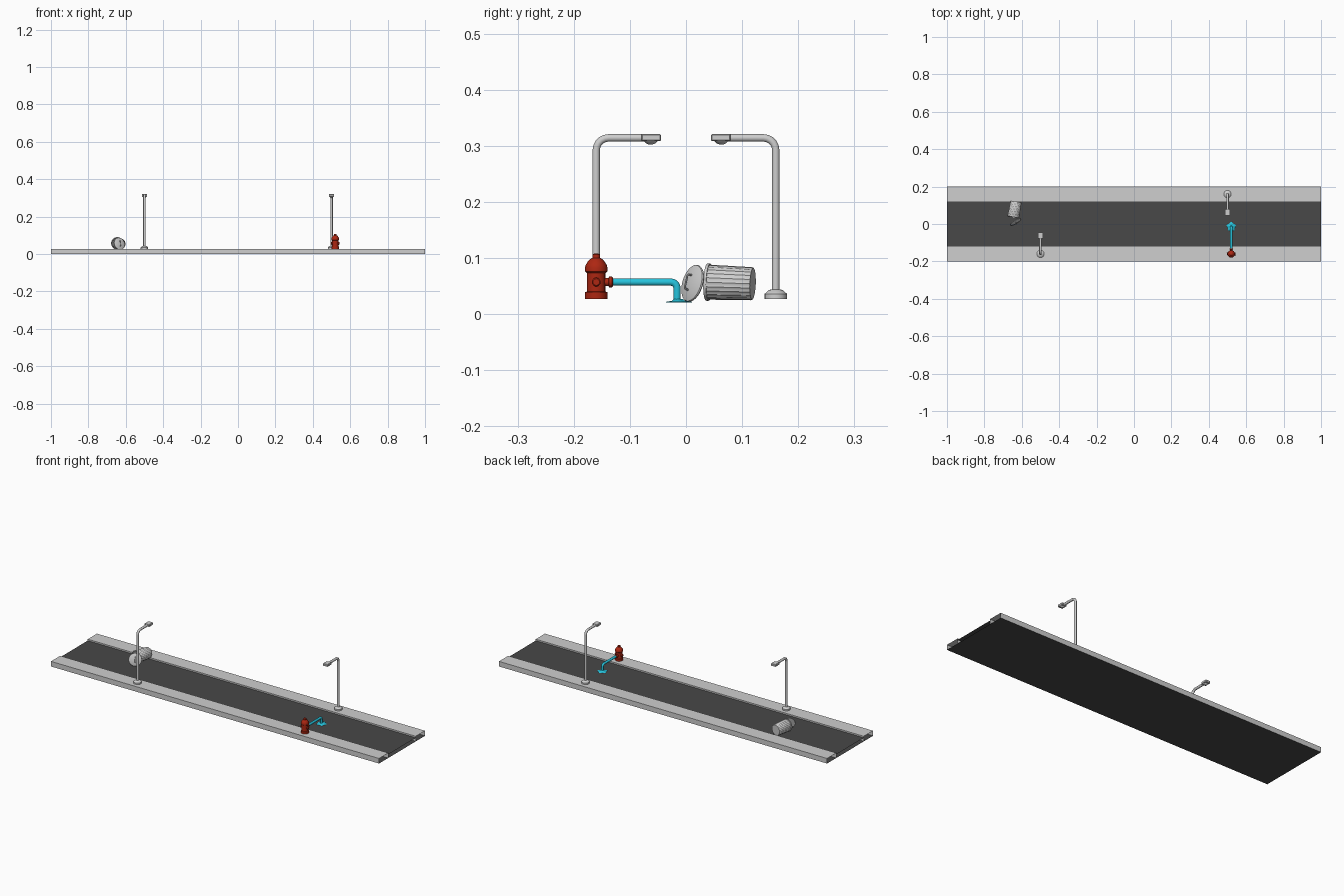
import bpy, bmesh, math
from mathutils import Vector, Matrix

if "Cube" in bpy.data.objects:
    bpy.data.objects.remove(bpy.data.objects["Cube"])

CURB, ROAD = 0.028, 0.02


def material(name, rgb):
    m = bpy.data.materials.new(name)
    m.diffuse_color = (*rgb, 1)
    m.use_nodes = True
    m.node_tree.nodes["Principled BSDF"].inputs["Base Color"].default_value = m.diffuse_color
    return m


GREY = material("light grey", (0.62, 0.62, 0.62))
ASPHALT = material("asphalt", (0.065, 0.065, 0.065))
RED = material("hydrant red", (0.42, 0.02, 0.006))
CYAN = material("water cyan", (0.02, 0.55, 0.72))


def finish(bm, name, mat, matrix=Matrix(), smooth=True, fix=True):
    if fix:
        bmesh.ops.recalc_face_normals(bm, faces=bm.faces[:])
    bm.transform(matrix)
    me = bpy.data.meshes.new(name)
    bm.to_mesh(me)
    bm.free()
    me.materials.append(mat)
    ob = bpy.data.objects.new(name, me)
    bpy.context.collection.objects.link(ob)
    if smooth:
        bpy.ops.object.select_all(action='DESELECT')
        ob.select_set(True)
        bpy.context.view_layer.objects.active = ob
        bpy.ops.object.shade_smooth_by_angle(angle=math.radians(35))
    return ob


def skin(bm, rings):
    """Bridge successive rings of points and cap both ends."""
    vs = [[bm.verts.new(p) for p in ring] for ring in rings]
    n = len(vs[0])
    for a, b in zip(vs, vs[1:]):
        for i in range(n):
            j = (i + 1) % n
            bm.faces.new((a[i], a[j], b[j], b[i]))
    bm.faces.new(vs[0][::-1])
    bm.faces.new(vs[-1])


def lathe(name, mat, profile, matrix, sides=20, rib=0, ripple=None):
    """Revolve (radius, z) points; rib / ripple vary the radius round the ring."""
    bm = bmesh.new()
    rings = []
    for r, z in profile:
        ring = []
        for i in range(sides):
            a = math.tau * i / sides
            k = r - (rib if i % 2 else 0)
            if ripple:
                k *= 1 + ripple * math.sin(5 * a)
            ring.append((k * math.cos(a), k * math.sin(a), z))
        rings.append(ring)
    skin(bm, rings)
    return finish(bm, name, mat, matrix)


def tube(name, mat, path, radius, matrix, sides=14):
    """Sweep a circle along (y, z) points."""
    bm = bmesh.new()
    pts = [Vector((0, y, z)) for y, z in path]
    X = Vector((1, 0, 0))
    rings = []
    for i, p in enumerate(pts):
        t0 = (p - pts[max(i - 1, 0)]).normalized()
        t1 = (pts[min(i + 1, len(pts) - 1)] - p).normalized()
        nrm = (t0 + t1).normalized().cross(X)
        rings.append([p + radius * (math.cos(a) * X + math.sin(a) * nrm)
                      for a in (math.tau * k / sides for k in range(sides))])
    skin(bm, rings)
    return finish(bm, name, mat, matrix)


def arc(cy, cz, r, a0, a1, steps=5):
    return [(cy + r * math.cos(math.radians(a0 + (a1 - a0) * i / steps)),
             cz + r * math.sin(math.radians(a0 + (a1 - a0) * i / steps)))
            for i in range(steps + 1)]


def strip(name, mat, sections):
    """Open-ended sheets running the full length of the street."""
    bm = bmesh.new()
    for prof in sections:
        for (y0, z0), (y1, z1) in zip(prof, prof[1:]):
            bm.faces.new([bm.verts.new(p) for p in
                          ((-1, y0, z0), (1, y0, z0), (1, y1, z1), (-1, y1, z1))])
    return finish(bm, name, mat, smooth=False, fix=False)


def aim(origin, direction):
    q = Vector(direction).to_track_quat('Z', 'Y')
    return Matrix.Translation(origin) @ q.to_matrix().to_4x4()


# Street: asphalt shell and raised pavements
strip("road", ASPHALT, [[(-0.12, ROAD), (0.12, ROAD)], [(0.2, 0), (-0.2, 0)]])
strip("pavement_front", GREY, [[(-0.2, 0), (-0.2, CURB), (-0.12, CURB), (-0.12, 0)]])
strip("pavement_back", GREY, [[(0.12, 0), (0.12, CURB), (0.2, CURB), (0.2, 0)]])

# Two street lamps facing each other
for side, x, y, turn in (("front", -0.5, -0.16, 0), ("back", 0.5, 0.16, math.pi)):
    M = Matrix.Translation((x, y, 0)) @ Matrix.Rotation(turn, 4, 'Z')
    lathe(f"lamp_base_{side}", GREY,
          [(0.02, 0.027), (0.02, 0.036), (0.012, 0.043), (0.006, 0.044)], M)
    tube(f"lamp_pole_{side}", GREY,
         [(0, 0.04)] + arc(0.022, 0.292, 0.022, 180, 90) + [(0.085, 0.314)], 0.0067, M)
    bm = bmesh.new()
    bmesh.ops.create_cube(bm, size=1, matrix=Matrix.Translation((0, 0.098, 0.3145))
                          @ Matrix.Diagonal((0.029, 0.035, 0.013, 1)))
    bmesh.ops.bevel(bm, geom=bm.edges[:], offset=0.002, segments=1, affect='EDGES')
    finish(bm, f"lamp_head_{side}", GREY, M)
    lathe(f"lamp_bulb_{side}", GREY,
          [(0.003, 0.302), (0.008, 0.304), (0.0125, 0.3085), (0.0125, 0.311)],
          M @ Matrix.Translation((0, 0.097, 0)))

# Hydrant
H = Matrix.Translation((0.52, -0.16, 0))
lathe("hydrant_body", RED,
      [(0.02, 0.027), (0.02, 0.039), (0.0165, 0.04), (0.0165, 0.073), (0.02, 0.076),
       (0.02, 0.083), (0.0185, 0.088), (0.014, 0.095), (0.008, 0.1),
       (0.007, 0.1), (0.007, 0.106), (0.003, 0.108)], H, 16)
for name, d in (("right", (1, 0, 0)), ("left", (-1, 0, 0)), ("back", (0, 1, 0))):
    back = name == "back"
    r, e = (0.0095, 0.030) if back else (0.008, 0.0225)
    lathe(f"hydrant_nozzle_{name}", RED,
          [(r * 0.75, 0.012), (r * 0.75, e - 0.008), (r, e - 0.007), (r, e - 0.002),
           (r * 0.75, e), (0.003, e)], H @ aim((0, 0, 0.057), d), 12)

# Water jet and splash
tube("water_jet", CYAN,
     [(0.027, 0.057)] + arc(0.133, 0.046, 0.011, 90, 0) + [(0.144, 0.022)], 0.0066, H)
lathe("water_splash", CYAN,
      [(0.023, 0.0203), (0.021, 0.022), (0.012, 0.0235), (0.007, 0.027)],
      H @ Matrix.Translation((0, 0.146, 0)), 30, ripple=0.14)

# Toppled bin: ribbed hollow body with rolled rim
bottom, mouth = Vector((-0.630, 0.119, 0.054)), Vector((-0.646, 0.037, 0.057))
L = (mouth - bottom).length
B = aim(bottom, mouth - bottom)
lathe("bin_body", GREY,
      [(0.0285, 0), (0.0295, 0.002), (0.0312, L - 0.004), (0.0300, L - 0.002),
       (0.0275, 0.004)], B, 48, rib=0.0012)
bm = bmesh.new()
rim = [(0.030, L - 0.005), (0.033, L - 0.005), (0.0335, L - 0.002), (0.033, L), (0.030, L)]
vs = [[bm.verts.new((r * math.cos(a), r * math.sin(a), z)) for r, z in rim]
      for a in (math.tau * k / 32 for k in range(32))]
for i in range(32):
    for j in range(5):
        a, b = vs[i], vs[(i + 1) % 32]
        bm.faces.new((a[j], b[j], b[(j + 1) % 5], a[(j + 1) % 5]))
finish(bm, "bin_rim", GREY, B)

# Lid leaning against the bin, with its handle
D = aim((-0.634, 0.011, 0.055), (0.5, -0.82, 0.25))
lathe("bin_lid", GREY,
      [(0.033, -0.003), (0.034, -0.001), (0.033, 0.001), (0.024, 0.004), (0.008, 0.006)],
      D, 32)
tube("lid_handle", GREY,
     [(-0.014, 0.003), (-0.013, 0.011), (-0.011, 0.013), (0.011, 0.013),
      (0.013, 0.011), (0.014, 0.003)], 0.0018, D, 8)
